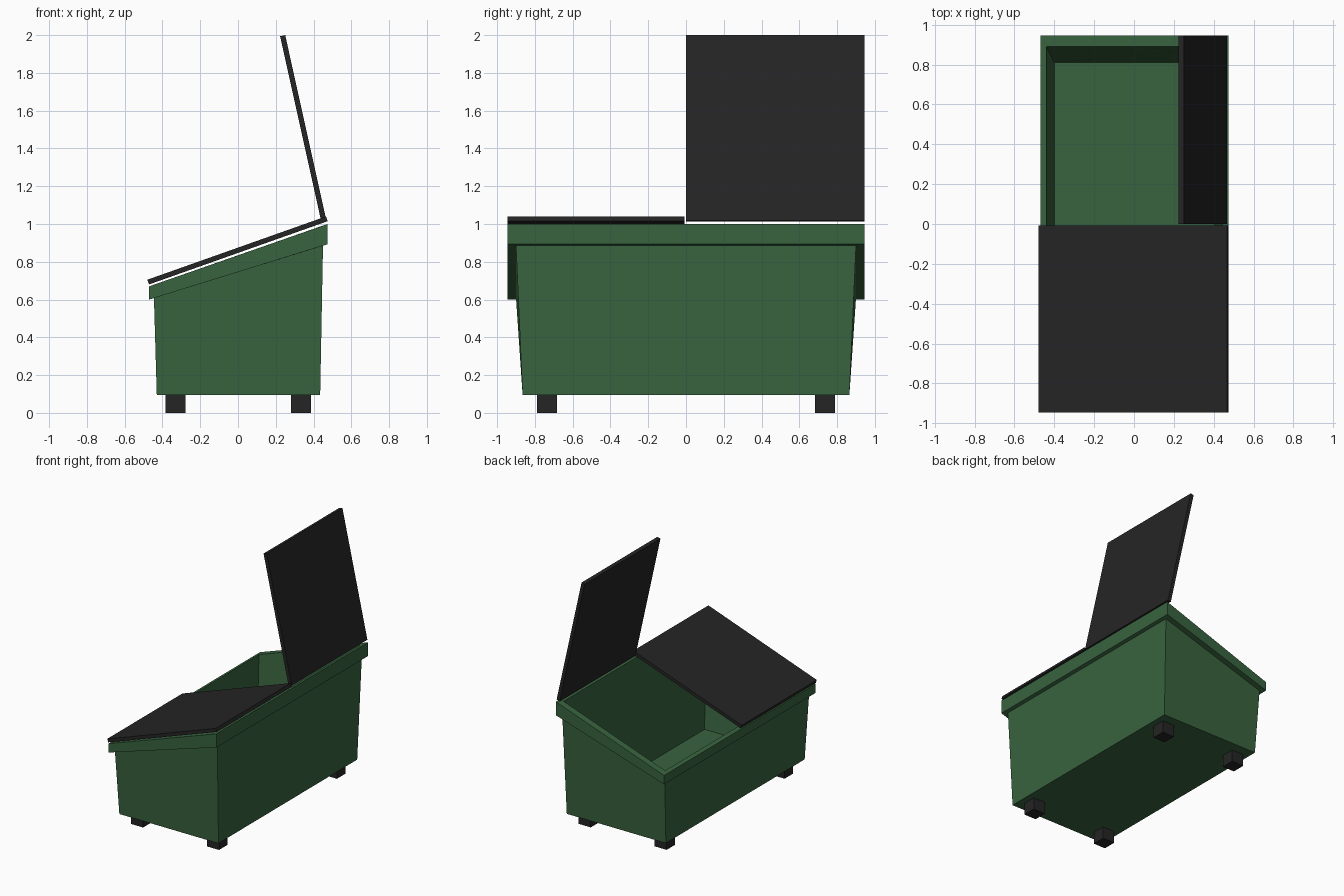
import bpy, bmesh

if "Cube" in bpy.data.objects:
    bpy.data.objects.remove(bpy.data.objects["Cube"])


def material(name, color):
    m = bpy.data.materials.new(name)
    m.diffuse_color = (*color, 1)
    m.use_nodes = True
    m.node_tree.nodes["Principled BSDF"].inputs["Base Color"].default_value = m.diffuse_color
    return m


GREEN = material("green_paint", (0.04, 0.125, 0.05))
BLACK = material("black_plastic", (0.018, 0.018, 0.018))


def loft(name, rings, mat):
    """Skin successive four-point rings and cap both ends."""
    bm = bmesh.new()
    loops = [[bm.verts.new(p) for p in ring] for ring in rings]
    for a, b in zip(loops, loops[1:]):
        for i in range(4):
            j = (i + 1) % 4
            bm.faces.new((a[i], a[j], b[j], b[i]))
    bm.faces.new(loops[0][::-1])
    bm.faces.new(loops[-1])
    bmesh.ops.recalc_face_normals(bm, faces=bm.faces)
    me = bpy.data.meshes.new(name)
    bm.to_mesh(me)
    bm.free()
    me.materials.append(mat)
    ob = bpy.data.objects.new(name, me)
    bpy.context.collection.objects.link(ob)
    return ob


def ring(x0, x1, y, z0, z1):
    """Rectangle in plan, tilted from z0 at x0 to z1 at x1."""
    return [(x0, -y, z0), (x1, -y, z1), (x1, y, z1), (x0, y, z0)]


def slab(name, profile, y0, y1, mat):
    """Extrude an xz profile along y."""
    return loft(name, [[(x, y, z) for x, z in profile] for y in (y0, y1)], mat)


# Tapered bin with projecting sloped rim and hollow inside
loft("bin_body", [
    ring(-0.43, 0.435, 0.865, 0.095, 0.095),
    ring(-0.445, 0.45, 0.90, 0.608, 0.885),
    ring(-0.47, 0.475, 0.945, 0.60, 0.893),
    ring(-0.47, 0.475, 0.945, 0.67, 1.0),
    ring(-0.44, 0.445, 0.89, 0.68, 0.99),
    ring(-0.40, 0.405, 0.81, 0.13, 0.13),
], GREEN)

# Closed lid and raised lid
slab("closed_lid", [(-0.471, 0.68), (0.475, 1.015), (0.466, 1.04), (-0.48, 0.705)],
     -0.945, -0.008, BLACK)
slab("open_lid", [(0.441, 1.012), (0.468, 1.018), (0.25, 2.0), (0.223, 1.994)],
     0.0, 0.945, BLACK)

# Four block feet
for xn, x in (("left", -0.33), ("right", 0.333)):
    for yn, y in (("front", -0.735), ("back", 0.735)):
        h = 0.053
        loft(f"{yn}_{xn}_foot",
             [[(x + a * h, y + b * h, z) for a, b in ((-1, -1), (1, -1), (1, 1), (-1, 1))]
              for z in (0, 0.095)], BLACK)
